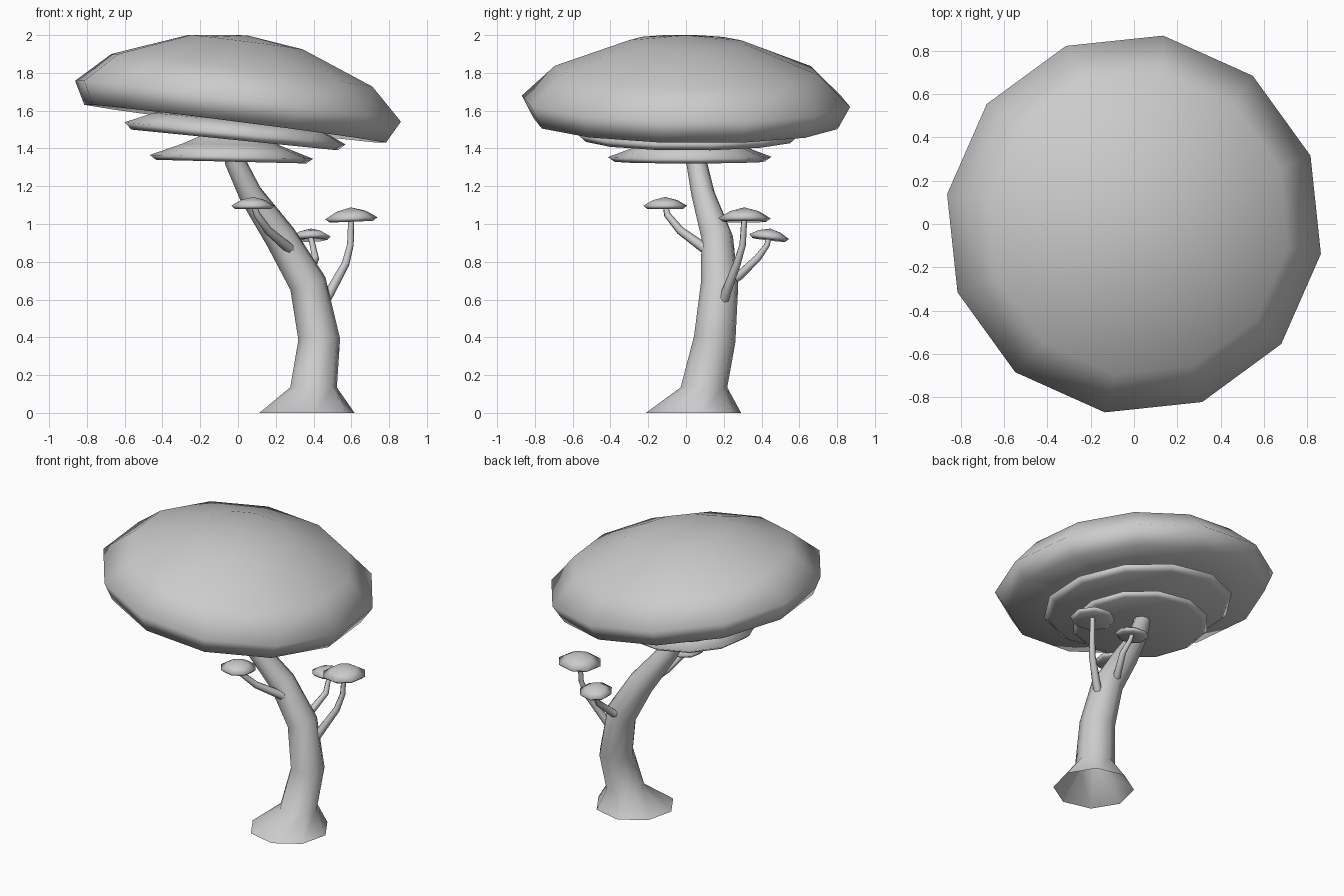
import bpy, bmesh, math
from mathutils import Vector, Matrix

if "Cube" in bpy.data.objects:
    bpy.data.objects.remove(bpy.data.objects["Cube"])


def finish(bm, name):
    bmesh.ops.recalc_face_normals(bm, faces=bm.faces)
    me = bpy.data.meshes.new(name)
    bm.to_mesh(me)
    bm.free()
    for p in me.polygons:
        p.use_smooth = True
    ob = bpy.data.objects.new(name, me)
    bpy.context.collection.objects.link(ob)
    return ob


def skin(bm, rings):
    for a, b in zip(rings, rings[1:]):
        n = max(len(a), len(b))
        for i in range(n):
            j = (i + 1) % n
            if len(a) == 1:
                bm.faces.new((a[0], b[i], b[j]))
            elif len(b) == 1:
                bm.faces.new((a[i], a[j], b[0]))
            else:
                bm.faces.new((a[i], a[j], b[j], b[i]))


def cap(name, profile, n, centre, tilt_x=0.0, tilt_y=0.0, phase=0.0):
    """Revolve an (r, z) profile, then tilt and place it."""
    bm = bmesh.new()
    m = (Matrix.Translation(centre) @ Matrix.Rotation(tilt_y, 4, 'Y')
         @ Matrix.Rotation(tilt_x, 4, 'X'))
    rings = []
    for r, z in profile:
        k = n if r > 0 else 1
        angs = [phase + math.tau * i / n for i in range(k)]
        rings.append([bm.verts.new(m @ Vector((r * math.cos(a), r * math.sin(a), z)))
                      for a in angs])
    skin(bm, rings)
    return finish(bm, name)


def tube(name, path, n, flat_start=False):
    """Sweep an n-gon along (x, y, z, radius) points."""
    bm = bmesh.new()
    pts = [Vector(p[:3]) for p in path]
    rings = []
    for i, p in enumerate(pts):
        t = (pts[min(i + 1, len(pts) - 1)] - pts[max(i - 1, 0)]).normalized()
        if flat_start and i < 2:
            t = Vector((0, 0, 1))
        q = Vector((0, 0, 1)).rotation_difference(t)
        r = path[i][3]
        rings.append([bm.verts.new(p + q @ Vector((r * math.cos(a), r * math.sin(a), 0)))
                      for a in (math.tau * (k + 0.2) / n for k in range(n))])
    skin(bm, rings)
    return finish(bm, name)


# Curved trunk with flared, open foot
tube("trunk", [(.365, .04, 0, .255), (.40, .095, .135, .125), (.43, .152, .39, .112),
               (.37, .178, .685, .10), (.225, .165, .93, .085),
               (.065, .09, 1.16, .063), (-.015, .055, 1.33, .055),
               (-.04, .035, 1.42, .05)], 8, True)

# Large tilted top cap
cap("top_cap", [(0, .0), (.30, -.08), (.815, -.12), (.88, 0), (.705, .165), (.31, .315), (0, .352)],
    12, (0, 0, 1.65), -.015, .127, math.radians(21))

# Two thinner caps stacked beneath it
cap("middle_cap", [(0, .03), (.56, -.035), (.60, 0), (.45, .065), (.24, .095), (.12, .125), (.09, .19), (0, .20)],
    12, (-.015, .02, 1.48), 0, .10, .2)
cap("lower_cap", [(0, .02), (.40, -.02), (.435, .005), (.26, .07), (.14, .125), (.10, .19), (0, .20)],
    12, (-.035, .02, 1.35), 0, .024, .1)

# Side mushrooms: stalk path, cap centre, radius, height, tilts
side = {
    "front": ([(.29, .12, .855, .027), (.255, .08, .885, .027), (.16, -.03, .965, .022),
               (.10, -.10, 1.05, .018), (.08, -.11, 1.11, .015)],
              (.08, -.11, 1.097), .118, .046, 0, 0),
    "right": ([(.465, .20, .60, .027), (.49, .215, .645, .026), (.57, .27, .79, .021),
               (.595, .30, .89, .018), (.60, .31, 1.05, .016)],
              (.60, .31, 1.03), .142, .058, 0, -.04),
    "back": ([(.345, .22, .69, .027), (.37, .28, .725, .024), (.41, .38, .82, .020),
              (.395, .43, .89, .016), (.38, .44, .95, .014)],
             (.385, .44, .933), .108, .043, -.12, -.03),
}
for key, (path, c, r, h, tx, ty) in side.items():
    tube(key + "_side_stalk", path, 6)
    cap(key + "_side_cap", [(0, 0), (r * .82, -.018), (r, 0), (r * .55, h * .65), (0, h)],
        8, c, tx, ty, .2)
